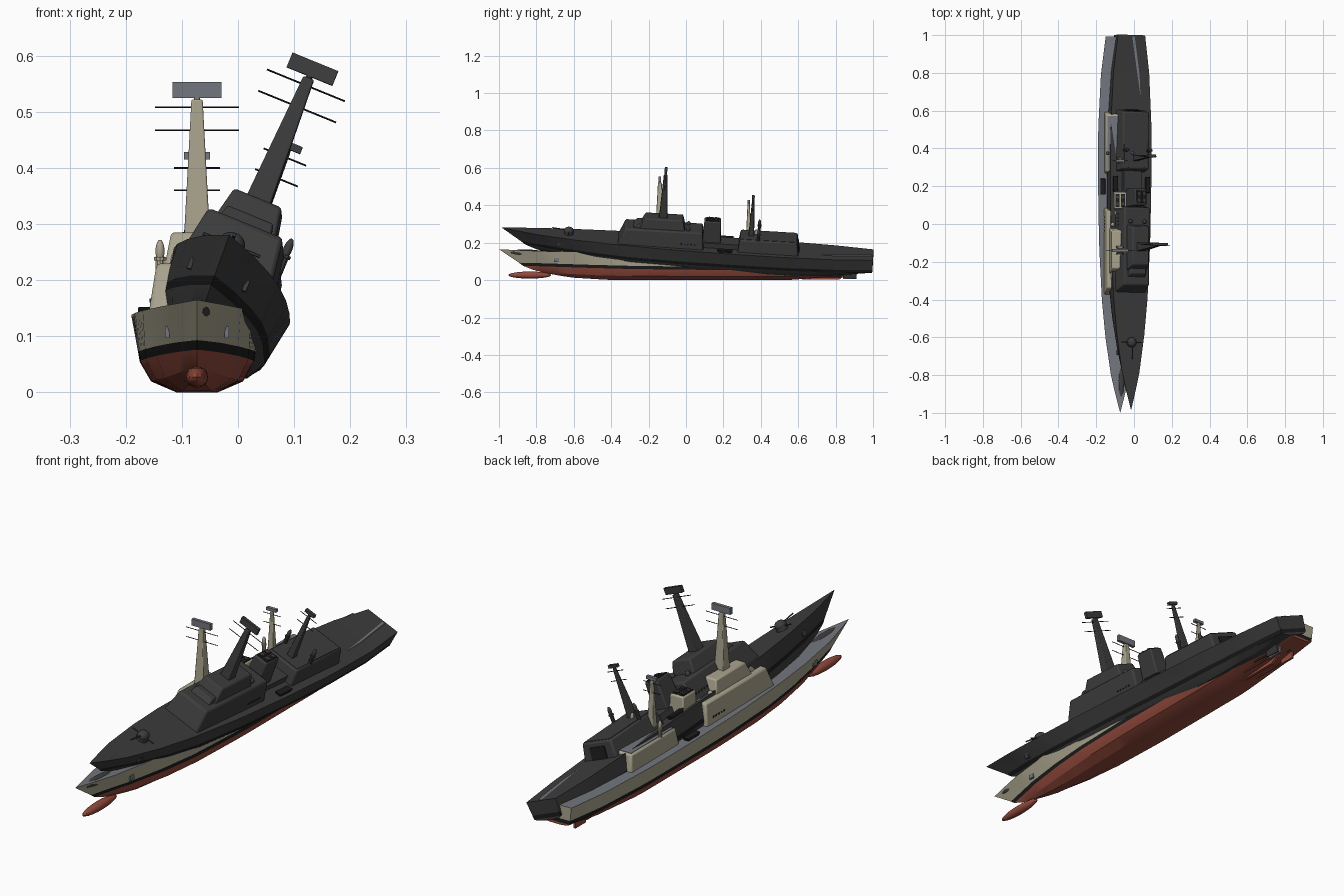
import bpy, bmesh, math
from mathutils import Matrix, Vector

if "Cube" in bpy.data.objects:
    bpy.data.objects.remove(bpy.data.objects["Cube"])


def material(name, rgb):
    m = bpy.data.materials.new(name)
    m.diffuse_color = (*rgb, 1)
    m.use_nodes = True
    m.node_tree.nodes["Principled BSDF"].inputs["Base Color"].default_value = m.diffuse_color
    return m


BEIGE = material("beige paint", (0.40, 0.37, 0.27))
GREY = material("blue grey deck", (0.17, 0.18, 0.205))
RED = material("red underwater paint", (0.29, 0.068, 0.045))
BLACK = material("black", (0.012, 0.012, 0.012))
DARK = material("charcoal", (0.046, 0.046, 0.046))


def finish(name, bm, mats, pose, bevel=0):
    bmesh.ops.recalc_face_normals(bm, faces=bm.faces)
    me = bpy.data.meshes.new(name)
    bm.to_mesh(me)
    bm.free()
    ob = bpy.data.objects.new(name, me)
    bpy.context.collection.objects.link(ob)
    for m in mats:
        me.materials.append(m)
    ob.matrix_world = pose
    if bevel:
        mod = ob.modifiers.new("soft edges", 'BEVEL')
        mod.width, mod.segments = bevel, 2
    bpy.ops.object.select_all(action='DESELECT')
    ob.select_set(True)
    bpy.context.view_layer.objects.active = ob
    bpy.ops.object.shade_smooth_by_angle(angle=math.radians(25))
    return ob


def block(name, mat, pose, w0, y0, y1, z0, z1, side=0, front=0, back=0, x=0, bevel=0):
    """Box of half width w0 whose top is drawn in at the sides, front and back."""
    bm = bmesh.new()
    rings = []
    for w, a, b, z in ((w0, y0, y1, z0), (w0 - side, y0 + front, y1 - back, z1)):
        rings.append([bm.verts.new((x + px, py, z))
                      for px, py in ((-w, a), (w, a), (w, b), (-w, b))])
    bm.faces.new(rings[0])
    bm.faces.new(rings[1])
    for i in range(4):
        j = (i + 1) % 4
        bm.faces.new((rings[0][i], rings[0][j], rings[1][j], rings[1][i]))
    return finish(name, bm, [mat], pose, bevel)


def rod(name, mat, pose, a, b, r0, r1=None, sides=10):
    a, b = Vector(a), Vector(b)
    bm = bmesh.new()
    turn = (b - a).to_track_quat('Z', 'Y').to_matrix().to_4x4()
    bmesh.ops.create_cone(bm, cap_ends=True, segments=sides, radius1=r0,
                          radius2=r0 if r1 is None else r1, depth=(b - a).length,
                          matrix=Matrix.Translation((a + b) / 2) @ turn)
    return finish(name, bm, [mat], pose)


def ball(name, mat, pose, centre, size):
    bm = bmesh.new()
    bmesh.ops.create_uvsphere(bm, u_segments=16, v_segments=10, radius=1,
                              matrix=Matrix.Translation(centre) @ Matrix.Diagonal((*size, 1)))
    return finish(name, bm, [mat], pose)


def lookup(t, ts, vs):
    for i in range(len(ts) - 1):
        if t <= ts[i + 1]:
            f = (t - ts[i]) / (ts[i + 1] - ts[i])
            return vs[i] + f * (vs[i + 1] - vs[i])
    return vs[-1]


STERN = 0.992
T = (0, .05, .1, .2, .3, .45, .6, .75, .9, 1)
DECK_W = (0, .026, .049, .078, .097, .112, .117, .117, .102, .077)
FULLNESS = (0, .19, .41, .71, .9, 1, 1, 1, .88, .68)
KEEL_Z = (.045, .026, .013, .002, 0, 0, 0, 0, .022, .05)
WATER_Z = (.076, .074, .071, .065, .06, .056, .054, .054, .056, .06)
DECK_Z = (.165, .16, .156, .15, .146, .141, .138, .136, .134, .134)


def hull(name, mats, pose):
    """Raked lofted hull: bottom, waterline band, topsides and deck."""
    bm = bmesh.new()
    rows = []
    n = 30
    for i in range(n + 1):
        t = i / n
        full, keel, water, deck, dw = (lookup(t, T, v) for v in (FULLNESS, KEEL_Z, WATER_Z, DECK_Z, DECK_W))
        band = water + .017
        ww = .102 * full
        bw = ww + (dw - ww) * .2
        pts = [(0, keel, -.78), (.037 * full, keel, -.78), (.082 * full, keel + (water - keel) * .36, -.82),
               (ww, water, -.87), (bw, band, -.893), (dw, deck, -1)]
        row = []
        for s in (1, -1):
            for w, z, start in (pts if s > 0 else pts[:0:-1]):
                y = start + t * (STERN - start)
                row.append(bm.verts.new((s * w, y, z)))
        rows.append(row)
    count = len(rows[0])
    slots = (0, 0, 0, 1, 2, 3, 2, 1, 0, 0, 0)
    for a, b in zip(rows, rows[1:]):
        for k in range(count):
            j = (k + 1) % count
            f = bm.faces.new((a[k], a[j], b[j], b[k]))
            f.material_index = slots[k]
    # transom in three painted strips
    e = rows[-1]
    for idx, slot in (((0, 1, 2, 3, 8, 9, 10), 0), ((3, 4, 7, 8), 1), ((4, 5, 6, 7), 2)):
        bm.faces.new([e[k] for k in idx]).material_index = slot
    bmesh.ops.remove_doubles(bm, verts=bm.verts, dist=1e-5)
    finish(name, bm, mats, pose)


def mast(name, mat, pose, box_mat, y, z0, z1, r0, r1, box_w, box_h, yards, yard_w):
    block(name, mat, pose, r0, y - r0, y + r0, z0, z1, r0 - r1, r0 - r1, r0 - r1, bevel=.003)
    block(name + "_radar", box_mat, pose, box_w, y - .007, y + .007, z1 + .003, z1 + .003 + box_h)
    rod(name + "_pivot", mat, pose, (0, y, z1 - .005), (0, y, z1 + .006), .006)
    for z in yards:
        rod(name + "_yard", BLACK, pose, (-yard_w, y, z), (yard_w, y, z), .0016, sides=6)


def ship(tag, side, deck, bottom, pose, gun):
    def nm(s):
        return tag + "_" + s
    hull(nm("hull"), [bottom, BLACK, side, deck], pose)
    # underwater fittings
    ball(nm("bow_bulb"), bottom, pose, (0, -.835, .027), (.02, .115, .019))
    block(nm("skeg"), bottom, pose, .006, .62, .82, .004, .04, back=-.06, front=-.02)
    for s in (-1, 1):
        block(nm("rudder"), deck if s > 0 else bottom, pose, .005, .84, .91, .006, .05, x=s * .035)
        rod(nm("shaft"), bottom, pose, (s * .035, .55, .014), (s * .035, .83, .014), .004)
    # forward superstructure
    block(nm("bridge_block"), side, pose, .088, -.38, .085, .13, .23, .016, .04, .012, bevel=.008)
    block(nm("upper_bridge"), side, pose, .058, -.265, -.02, .225, .285, .012, .03, .015, bevel=.006)
    block(nm("wheelhouse_step"), side, pose, .05, -.30, -.24, .225, .25, .006, .02, bevel=.004)
    # funnel with twin exhausts
    block(nm("funnel"), side, pose, .038, .075, .175, .13, .283, .006, .006, .006, bevel=.006)
    for s in (-1, 1):
        block(nm("funnel_opening"), BLACK, pose, .0115, .09, .16, .282, .286, x=s * .0145)
        for y in (.107, .143):
            rod(nm("exhaust"), DARK, pose, (s * .0145, y, .278), (s * .0145, y, .289), .009)
        # boats, posts and domes on each side
        block(nm("boat"), BLACK, pose, .012, .165, .235, .138, .152, -.002, -.01, -.006, x=s * .092, bevel=.003)
        rod(nm("post"), side, pose, (s * .066, .375, .185), (s * .066, .375, .242), .008)
        rod(nm("post_collar"), side, pose, (s * .066, .375, .235), (s * .066, .375, .241), .011)
        ball(nm("post_dome"), side, pose, (s * .066, .375, .252), (.008, .008, .02))
        ball(nm("sensor_dome"), side, pose, (s * .04, -.003, .236), (.011, .011, .013))
        # row of small side windows
        for k in range(5):
            block(nm("side_window"), BLACK, pose, .002, -.04 + k * .018, -.032 + k * .018, .16, .167,
                  x=s * .0825)
        # anchors near the bow
        block(nm("anchor"), deck, pose, .004, -.705, -.68, .097, .118, side=0, x=s * .053)
    block(nm("low_deckhouse"), side, pose, .05, .08, .27, .12, .165)
    # aft superstructure, roof and hangar door
    block(nm("aft_block"), side, pose, .086, .265, .595, .12, .206, .012, .012, .014, bevel=.008)
    block(nm("aft_roof"), deck, pose, .067, .285, .573, .204, .2075)
    block(nm("hangar_door"), BLACK, pose, .04, .585, .5965, .132, .185, .002, -.001, .0075)
    # masts
    mast(nm("main_mast"), side, pose, deck, -.14, .28, .522, .023, .01, .044, .028, (.467, .508), .075)
    mast(nm("aft_mast"), side, pose, deck, .335, .19, .412, .016, .006, .023, .013, (.36, .40), .041)
    # bow gun
    if gun:
        rod(nm("gun_base"), side, pose, (0, -.64, .14), (0, -.64, .168), .024, sides=16)
        ball(nm("gun_turret"), side, pose, (0, -.64, .17), (.024, .027, .021))
        rod(nm("gun_barrel"), side, pose, (0, -.65, .174), (0, -.73, .182), .003, sides=6)
        rod(nm("gun_crossbar"), side, pose, (-.055, -.64, .168), (.055, -.64, .168), .003, sides=6)


# upright painted ship
ship("upright", BEIGE, GREY, RED, Matrix.Translation((-.073, 0, 0)), False)

# dark ship, rolled and raised at the bow, lying across the first
tilt = (Matrix.Translation((-.0705, .004, .0695)) @ Matrix.Rotation(math.radians(-1.8), 4, 'Z')
        @ Matrix.Rotation(math.radians(22.2), 4, 'Y') @ Matrix.Rotation(math.radians(-3.65), 4, 'X'))
ship("leaning", DARK, DARK, DARK, tilt, True)
